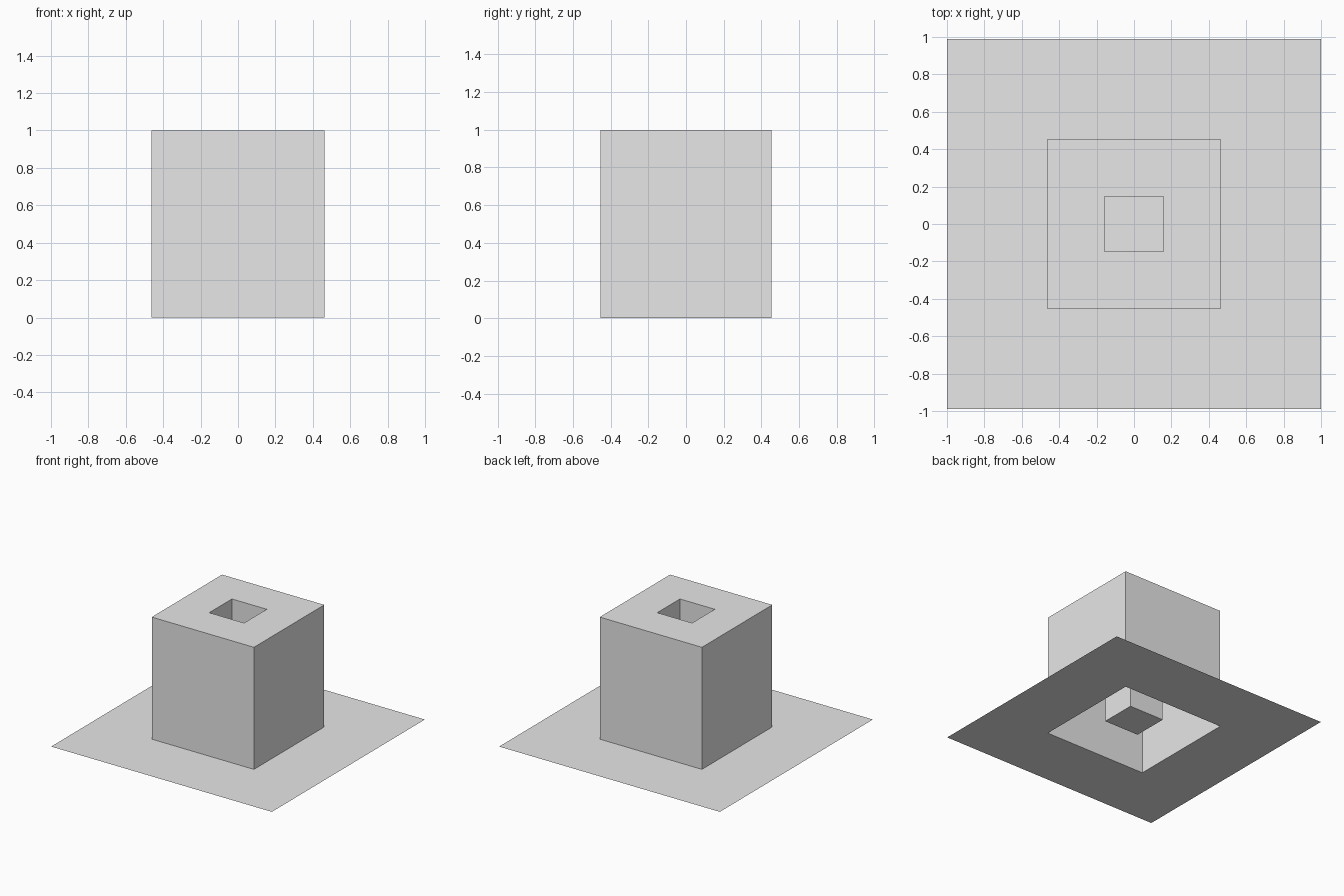
import bpy
import bmesh

cube = bpy.data.objects.get("Cube")
if cube:
    bpy.data.objects.remove(cube, do_unlink=True)

grey = bpy.data.materials.new("light grey")
grey.use_nodes = True
grey.diffuse_color = (0.8, 0.8, 0.8, 1)
grey.node_tree.nodes["Principled BSDF"].inputs["Base Color"].default_value = (0.8, 0.8, 0.8, 1)

# Half width, half depth of each square outline
SHEET = (1.0, 0.99)
BLOCK = (0.463, 0.455)
WELL = (0.158, 0.147)
TOP, WELL_FLOOR = 1.0, 0.08


def shell(name, levels, capped=False):
    """Join successive rectangles (size, height) with single-skin faces."""
    bm = bmesh.new()
    rings = []
    for (hx, hy), z in levels:
        corners = ((-1, -1), (1, -1), (1, 1), (-1, 1))
        rings.append([bm.verts.new((sx * hx, sy * hy, z)) for sx, sy in corners])
    for a, b in zip(rings, rings[1:]):
        for i in range(4):
            j = (i + 1) % 4
            bm.faces.new((a[i], a[j], b[j], b[i]))
    if capped:
        bm.faces.new(rings[-1])
    mesh = bpy.data.meshes.new(name)
    bm.to_mesh(mesh)
    bm.free()
    mesh.materials.append(grey)
    obj = bpy.data.objects.new(name, mesh)
    bpy.context.collection.objects.link(obj)
    return obj


# Flat sheet with a square opening under the block
shell("ground_sheet", [(SHEET, 0), (BLOCK, 0)])
# Hollow block: outer walls and top rim, open underneath
shell("hollow_block", [(BLOCK, 0), (BLOCK, TOP), (WELL, TOP)])
# Deep square well hanging from the top, closed at its floor
shell("square_well", [(WELL, TOP), (WELL, WELL_FLOOR)], capped=True)
